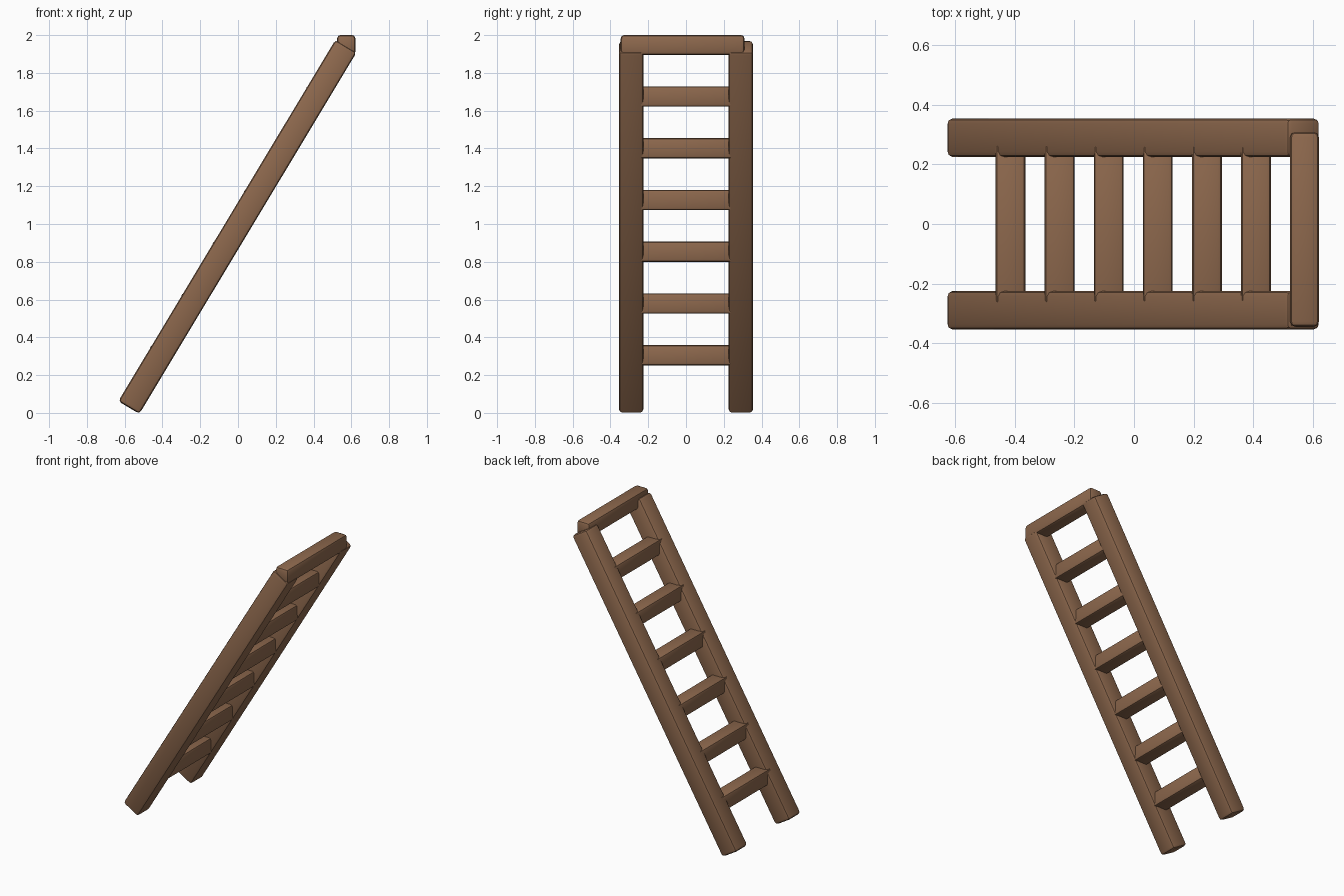
import bpy
import math

cube = bpy.data.objects.get("Cube")
if cube:
    bpy.data.objects.remove(cube, do_unlink=True)

wood = bpy.data.materials.new("brown_wood")
wood.use_nodes = True
color = (0.27, 0.14, 0.075, 1.0)
wood.diffuse_color = color
bsdf = next(n for n in wood.node_tree.nodes if n.type == 'BSDF_PRINCIPLED')
bsdf.inputs["Base Color"].default_value = color
bsdf.inputs["Roughness"].default_value = 0.8

LEAN = math.radians(31)
MID_Z = 0.985


def beam(name, center, size, lean=0.0, bevel=0.018):
    """Timber with softened edges, optionally leaning toward +x."""
    bpy.ops.mesh.primitive_cube_add(size=1, location=center, rotation=(0, lean, 0))
    ob = bpy.context.object
    ob.name = name
    ob.scale = size
    bpy.ops.object.transform_apply(location=False, rotation=False, scale=True)
    ob.data.materials.append(wood)
    mod = ob.modifiers.new("soft_edges", 'BEVEL')
    mod.width = bevel
    mod.segments = 2
    bpy.ops.object.modifier_apply(modifier=mod.name)
    bpy.ops.object.shade_smooth_by_angle(angle=math.radians(30))
    return ob


# Two leaning side rails
for side, y in (("right", -0.29), ("left", 0.29)):
    beam(side + "_rail", (-0.003, y, MID_Z), (0.13, 0.13, 2.232), LEAN)

# Level rungs, ends buried in the rails
for i in range(6):
    z = 0.305 + i * 0.274
    x = -0.415 + i * 0.165
    beam(f"rung_{i + 1}", (x, 0, z), (0.1, 0.54, 0.107), bevel=0.014)

# Crossbar resting on top of the rails, slightly off centre
beam("top_crossbar", (0.573, -0.018, 1.948), (0.097, 0.655, 0.105))
